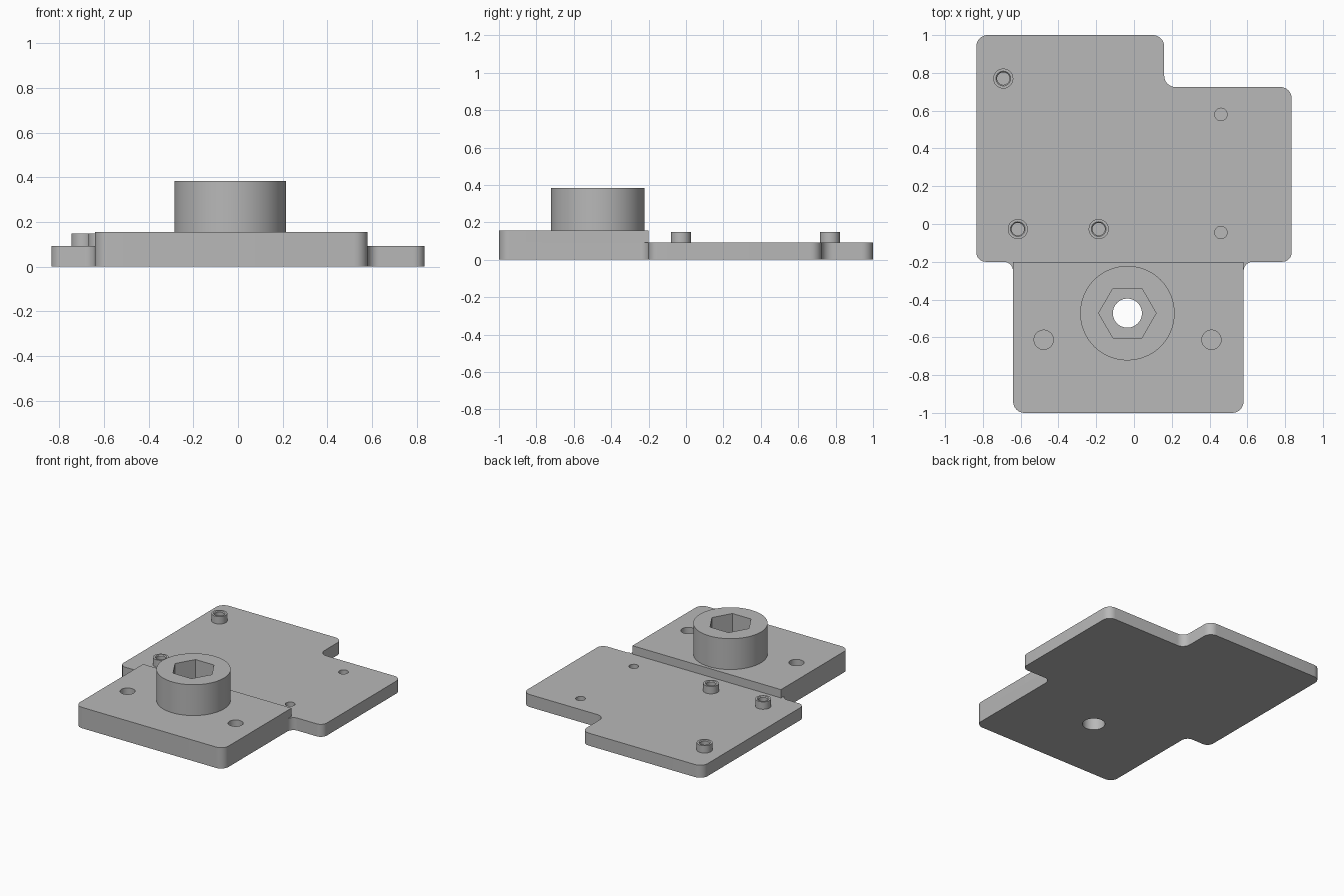
import bpy
import bmesh
from math import cos, sin, pi, tan
from mathutils import Vector

cube = bpy.data.objects.get("Cube")
if cube:
    bpy.data.objects.remove(cube, do_unlink=True)

GREY = (0.48, 0.48, 0.48, 1)
metal = bpy.data.materials.new("plain grey")
metal.use_nodes = True
metal.diffuse_color = GREY
metal.node_tree.nodes["Principled BSDF"].inputs["Base Color"].default_value = GREY

BASE_TOP, STEP_TOP, BOSS_TOP, POST_TOP = 0.093, 0.155, 0.384, 0.148
FLOOR = 0.03          # bottom of the blind holes
FILLET = 0.06


def rounded(corners, steps=8):
    """Outline from (x, y, radius) corners, convex or concave."""
    out = []
    n = len(corners)
    for i, (x, y, r) in enumerate(corners):
        p = Vector((x, y))
        if r == 0:
            out.append(p)
            continue
        a = (Vector(corners[i - 1][:2]) - p).normalized()
        b = (Vector(corners[(i + 1) % n][:2]) - p).normalized()
        centre = p + (a + b) * r
        for k in range(steps + 1):
            t = k / steps * pi / 2
            out.append(centre - b * r * cos(t) - a * r * sin(t))
    return out


def ring(x, y, r, sides=48):
    return [Vector((x + r * cos(2 * pi * k / sides), y + r * sin(2 * pi * k / sides)))
            for k in range(sides)]


def loft(name, *sections):
    """Solid through (outline, height) sections with equal point counts."""
    bm = bmesh.new()
    loops = [[bm.verts.new((p.x, p.y, z)) for p in pts] for pts, z in sections]
    for low, high in zip(loops, loops[1:]):
        for i in range(len(low)):
            j = (i + 1) % len(low)
            bm.faces.new((low[i], low[j], high[j], high[i]))
    bm.faces.new(loops[0][::-1])
    bm.faces.new(loops[-1])
    bmesh.ops.recalc_face_normals(bm, faces=bm.faces[:])
    mesh = bpy.data.meshes.new(name)
    bm.to_mesh(mesh)
    bm.free()
    mesh.materials.append(metal)
    obj = bpy.data.objects.new(name, mesh)
    bpy.context.collection.objects.link(obj)
    return obj


def prism(name, pts, z0, z1):
    return loft(name, (pts, z0), (pts, z1))


def cut(obj, cutters):
    for cutter in cutters:
        mod = obj.modifiers.new("cut", 'BOOLEAN')
        mod.operation = 'DIFFERENCE'
        mod.solver = 'EXACT'
        mod.object = cutter


# Overall plate outline, anticlockwise
W, L, R, SHOULDER = 0.835, -0.64, 0.58, -0.2
base = prism("base_plate", rounded([
    (L, -1, FILLET), (R, -1, FILLET), (R, SHOULDER, 0.05), (W, SHOULDER, 0.05),
    (W, 0.725, FILLET), (0.16, 0.725, FILLET), (0.16, 1, FILLET), (-W, 1, FILLET),
    (-W, SHOULDER, 0.05), (L, SHOULDER, 0.05)]), 0, BASE_TOP)

# Thicker front step with square rear corners
step = prism("raised_step", rounded([
    (L, -1, FILLET), (R, -1, FILLET), (R, SHOULDER, 0), (L, SHOULDER, 0)]),
    BASE_TOP, STEP_TOP)

# Round boss with hexagonal socket
BX, BY = -0.035, -0.472
boss = prism("round_boss", ring(BX, BY, 0.25, 96), STEP_TOP, BOSS_TOP)
hexagon = prism("hex_cutter", ring(BX, BY, 0.152, 6), STEP_TOP - 0.1, BOSS_TOP + 0.1)
through = prism("through_cutter", ring(BX, BY, 0.077), -0.1, 0.5)

# Blind holes in the step and in the base
step_holes = [prism("step_hole_cutter", ring(x, -0.613, 0.051), FLOOR, 0.3)
              for x in (-0.478, 0.41)]
base_holes = [prism("base_hole_cutter", ring(0.46, y, 0.033), FLOOR, 0.3)
              for y in (-0.045, 0.58)]

# Hollow posts with a lightly chamfered bore
posts, bores = [], []
for side, x, y in (("rear", -0.692, 0.77), ("front_right", -0.615, -0.027),
                   ("front_left", -0.187, -0.027)):
    post = prism(side + "_post", ring(x, y, 0.053), BASE_TOP, POST_TOP)
    bore = loft(side + "_bore_cutter", (ring(x, y, 0.033), FLOOR),
                (ring(x, y, 0.033), POST_TOP - 0.006),
                (ring(x, y, 0.039), POST_TOP), (ring(x, y, 0.039), POST_TOP + 0.1))
    cut(post, [bore])
    posts.append(post)
    bores.append(bore)

cut(boss, [hexagon])
cut(step, [through] + step_holes)
cut(base, [through] + step_holes + base_holes + bores)

# Bake the cuts, then drop the cutters
parts = [base, step, boss] + posts
cutters = [hexagon, through] + step_holes + base_holes + bores
bpy.context.view_layer.update()
graph = bpy.context.evaluated_depsgraph_get()
baked = [bpy.data.meshes.new_from_object(p.evaluated_get(graph)) for p in parts]
for part, mesh in zip(parts, baked):
    part.modifiers.clear()
    part.data = mesh
for cutter in cutters:
    bpy.data.objects.remove(cutter, do_unlink=True)

# Smooth round walls, crisp edges
bpy.ops.object.select_all(action='DESELECT')
for part in parts:
    part.select_set(True)
bpy.context.view_layer.objects.active = base
bpy.ops.object.shade_smooth_by_angle(angle=pi / 6)
